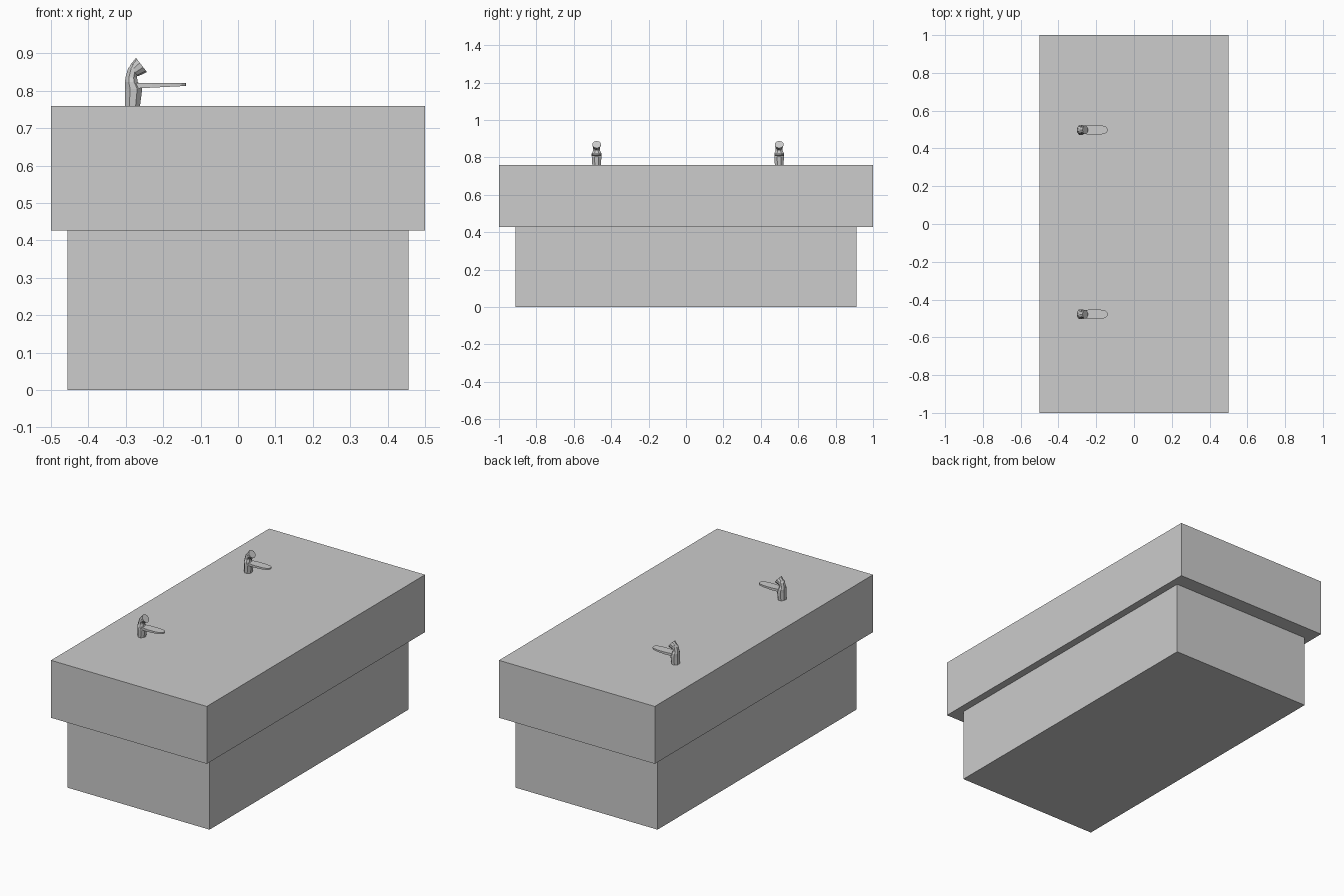
import bpy, bmesh
from math import sin, cos, pi
from mathutils import Vector, Matrix

default = bpy.data.objects.get("Cube")
if default:
    bpy.data.objects.remove(default, do_unlink=True)

GREY = (0.604, 0.604, 0.604, 1)
mat = bpy.data.materials.new("light grey")
mat.use_nodes = True
mat.diffuse_color = GREY
mat.node_tree.nodes["Principled BSDF"].inputs["Base Color"].default_value = GREY


def finish(name, bm, y=0):
    """Turn a bmesh into a named, flat-shaded object."""
    bmesh.ops.recalc_face_normals(bm, faces=bm.faces)
    mesh = bpy.data.meshes.new(name)
    bm.to_mesh(mesh)
    bm.free()
    mesh.materials.append(mat)
    obj = bpy.data.objects.new(name, mesh)
    obj.location.y = y
    bpy.context.collection.objects.link(obj)
    return obj


def box(name, half_x, half_y, low, high):
    bm = bmesh.new()
    bmesh.ops.create_cube(bm, size=1)
    bmesh.ops.scale(bm, vec=(2 * half_x, 2 * half_y, high - low), verts=bm.verts)
    bmesh.ops.translate(bm, vec=(0, 0, (low + high) / 2), verts=bm.verts)
    finish(name, bm)


def loft(name, rings, y):
    """Skin a list of equal-sized point rings and cap both ends."""
    bm = bmesh.new()
    loops = [[bm.verts.new(p) for p in ring] for ring in rings]
    n = len(loops[0])
    for a, b in zip(loops, loops[1:]):
        for i in range(n):
            j = (i + 1) % n
            bm.faces.new((a[i], a[j], b[j], b[i]))
    bm.faces.new(loops[0])
    bm.faces.new(loops[-1])
    finish(name, bm, y)


def octagon(x_min, x_max, half_y, z):
    grow = 1 / cos(pi / 8)
    mid, half_x = (x_min + x_max) / 2, (x_max - x_min) / 2
    angles = [(i + 0.5) * pi / 4 for i in range(8)]
    return [(mid + half_x * grow * cos(a), half_y * grow * sin(a), z) for a in angles]


def tap(side, y):
    # Leaning body, narrowing above the spout
    body = [(-0.302, -0.262, 0.023, 0.76), (-0.302, -0.256, 0.026, 0.805),
            (-0.302, -0.268, 0.025, 0.824), (-0.301, -0.270, 0.019, 0.835),
            (-0.294, -0.266, 0.018, 0.86), (-0.284, -0.266, 0.014, 0.872)]
    loft(side + "_tap_body", [octagon(*r) for r in body], y)

    # Flat spout with a rounded, slightly thinner tip
    outline = [(-0.28, -0.019), (-0.23, -0.026), (-0.18, -0.025)]
    outline += [(-0.164 + 0.025 * cos(a), 0.022 * sin(a))
                for a in [(i - 3) * pi / 6 for i in range(7)]]
    outline += [(-0.18, 0.025), (-0.23, 0.026), (-0.28, 0.019)]
    bottom = [(x, v, 0.807 + 0.05 * (x + 0.26)) for x, v in outline]
    top = [(x, v, 0.821) for x, v in outline]
    loft(side + "_tap_spout", [bottom, top], y)

    # Tilted knob
    bm = bmesh.new()
    axis = Vector((0.79, 0, 0.61)).normalized()
    centre = Vector((-0.258, 0, 0.869)) - axis * 0.013
    place = Matrix.Translation(centre) @ axis.to_track_quat('Z', 'Y').to_matrix().to_4x4()
    bmesh.ops.create_cone(bm, cap_ends=True, segments=10, radius1=0.018,
                          radius2=0.024, depth=0.026, matrix=place)
    finish(side + "_tap_knob", bm, y)


# Counter block and recessed base
box("base", 0.456, 0.912, 0, 0.427)
box("counter", 0.5, 1, 0.427, 0.76)

# The pair of taps
tap("front", -0.478)
tap("back", 0.498)
